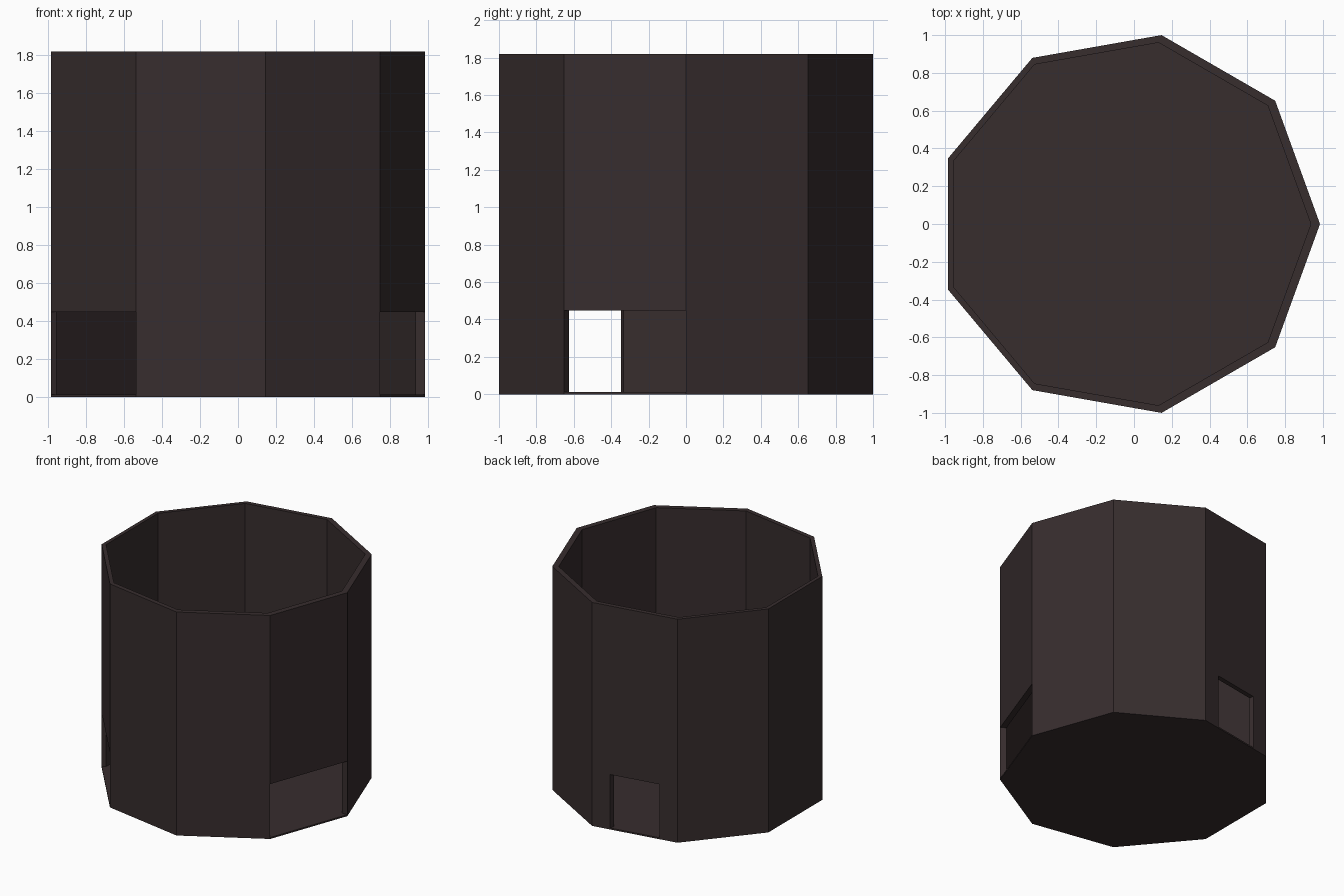
import bpy, bmesh, math

if "Cube" in bpy.data.objects:
    bpy.data.objects.remove(bpy.data.objects["Cube"])

SIDES, HEIGHT, FLOOR, DOOR = 9, 1.82, 0.012, 0.447
# doorways: side index -> open span along that side
DOORS = {2: (0.21, 0.79), 5: (0.0, 1.0), 8: (0.0, 1.0)}

mat = bpy.data.materials.new("dark_brown")
mat.diffuse_color = (0.038, 0.026, 0.027, 1)
mat.use_nodes = True
mat.node_tree.nodes["Principled BSDF"].inputs["Base Color"].default_value = mat.diffuse_color


def ring(radius, cx):
    return [(cx + radius * math.cos(math.tau * i / SIDES),
             radius * math.sin(math.tau * i / SIDES)) for i in range(SIDES)]


OUTER, INNER = ring(1.0154, -0.0306), ring(0.975, -0.039)


def make_object(name, bm):
    bmesh.ops.remove_doubles(bm, verts=bm.verts, dist=1e-5)
    mesh = bpy.data.meshes.new(name)
    bm.to_mesh(mesh)
    bm.free()
    mesh.materials.append(mat)
    bpy.context.collection.objects.link(bpy.data.objects.new(name, mesh))


def along(pts, i, t, z):
    (ax, ay), (bx, by) = pts[i], pts[(i + 1) % SIDES]
    return (ax + (bx - ax) * t, ay + (by - ay) * t, z)


# Walls: outer and inner skins, top rim, doorway linings
bm = bmesh.new()


def quad(*cos):
    bm.faces.new([bm.verts.new(c) for c in cos])


def panel(i, t0, t1, z0, z1):
    o, n = (lambda t, z: along(OUTER, i, t, z)), (lambda t, z: along(INNER, i, t, z))
    quad(o(t0, z0), o(t1, z0), o(t1, z1), o(t0, z1))
    quad(n(t1, z0), n(t0, z0), n(t0, z1), n(t1, z1))


for i in range(SIDES):
    o, n = (lambda t, z: along(OUTER, i, t, z)), (lambda t, z: along(INNER, i, t, z))
    quad(o(0, HEIGHT), o(1, HEIGHT), n(1, HEIGHT), n(0, HEIGHT))
    if i not in DOORS:
        panel(i, 0, 1, FLOOR, HEIGHT)
        continue
    a, b = DOORS[i]
    panel(i, 0, 1, DOOR, HEIGHT)
    if a > 0:
        panel(i, 0, a, FLOOR, DOOR)
        panel(i, b, 1, FLOOR, DOOR)
    quad(o(a, DOOR), n(a, DOOR), n(b, DOOR), o(b, DOOR))       # lintel
    quad(o(a, FLOOR), n(a, FLOOR), n(a, DOOR), o(a, DOOR))     # jambs
    quad(n(b, FLOOR), o(b, FLOOR), o(b, DOOR), n(b, DOOR))
make_object("walls", bm)

# Floor slab
bm = bmesh.new()
bm.faces.new([bm.verts.new((x, y, 0)) for x, y in reversed(OUTER)])
bm.faces.new([bm.verts.new((x, y, FLOOR)) for x, y in OUTER])
for i in range(SIDES):
    quad(along(OUTER, i, 0, 0), along(OUTER, i, 1, 0),
         along(OUTER, i, 1, FLOOR), along(OUTER, i, 0, FLOOR))
make_object("floor", bm)
